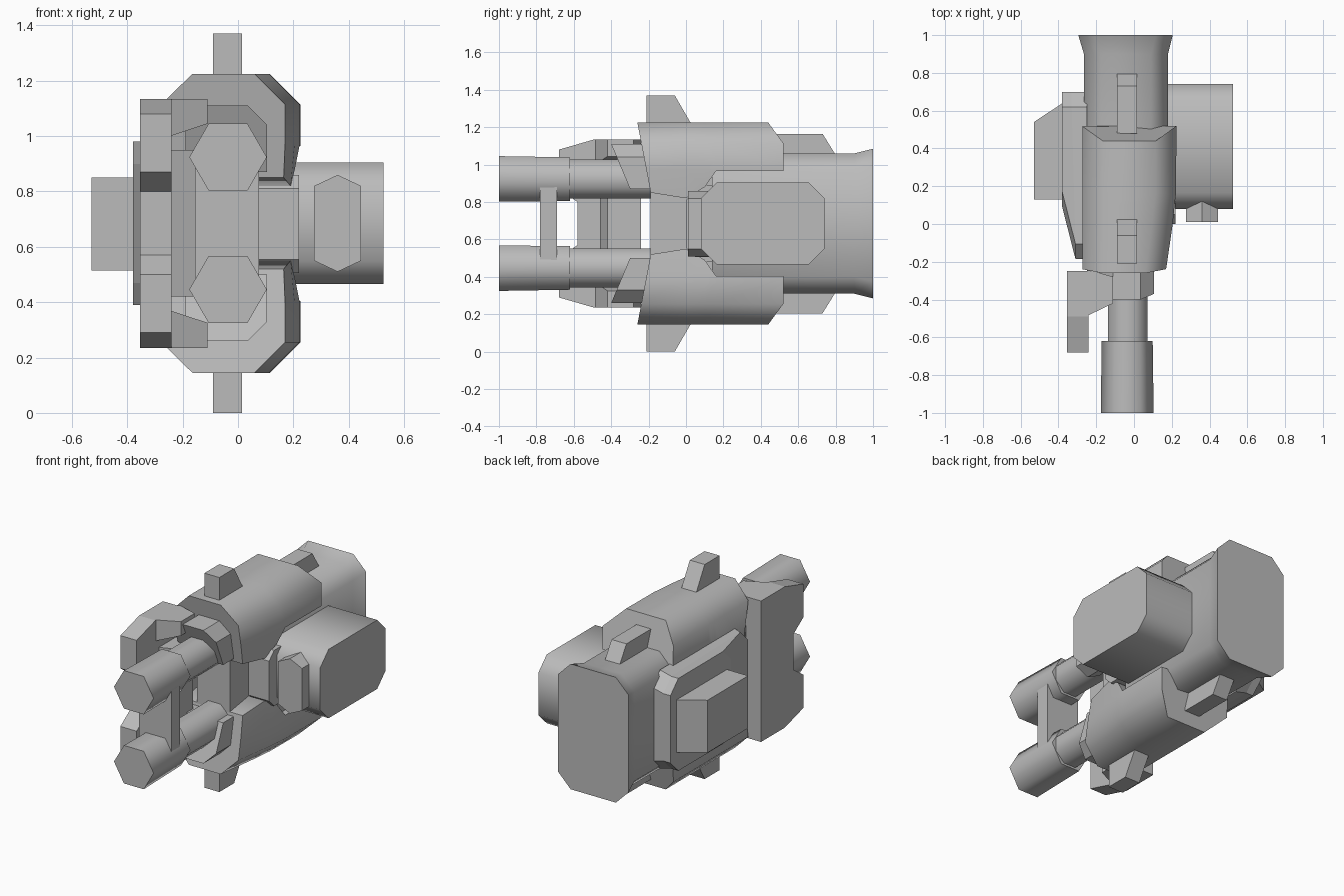
import bpy, bmesh, math

if "Cube" in bpy.data.objects:
    bpy.data.objects.remove(bpy.data.objects["Cube"])

MID = 0.685  # height of the mirror plane between upper and lower halves

metal = bpy.data.materials.new("grey metal")
metal.diffuse_color = (0.5, 0.5, 0.5, 1)
metal.use_nodes = True
metal.node_tree.nodes["Principled BSDF"].inputs["Base Color"].default_value = metal.diffuse_color


def loft(name, rings, smooth=0):
    """Skin a row of equal-length rings and cap both ends."""
    bm = bmesh.new()
    vs = [[bm.verts.new(p) for p in r] for r in rings]
    n = len(vs[0])
    for a, b in zip(vs, vs[1:]):
        for i in range(n):
            j = (i + 1) % n
            bm.faces.new((a[i], a[j], b[j], b[i]))
    bm.faces.new(vs[0])
    bm.faces.new(vs[-1])
    bmesh.ops.recalc_face_normals(bm, faces=bm.faces)
    me = bpy.data.meshes.new(name)
    bm.to_mesh(me)
    bm.free()
    ob = bpy.data.objects.new(name, me)
    bpy.context.collection.objects.link(ob)
    me.materials.append(metal)
    if smooth:
        bpy.ops.object.select_all(action='DESELECT')
        ob.select_set(True)
        bpy.context.view_layer.objects.active = ob
        bpy.ops.object.shade_smooth_by_angle(angle=math.radians(smooth))
    return ob


def prism(name, pts, axis, a, b, smooth=0):
    """Extrude a 2D outline along an axis: x uses (y,z), y uses (x,z), z uses (x,y)."""
    k = "xyz".index(axis)
    rings = [[tuple(p[:k]) + (t,) + tuple(p[k:]) for p in pts] for t in (a, b)]
    return loft(name, rings, smooth)


def chamfered(x0, x1, z0, z1, c):
    return [(x0 + c, z0), (x1 - c, z0), (x1, z0 + c), (x1, z1 - c),
            (x1 - c, z1), (x0 + c, z1), (x0, z1 - c), (x0, z0 + c)]


def box(x0, x1, z0, z1):
    return [(x0, z0), (x1, z0), (x1, z1), (x0, z1)]


def at_y(pts, y):
    return [(x, y, z) for x, z in pts]


def ngon(n, cx, cz, r, turn=0):
    return [(cx + r * math.cos(2 * math.pi * i / n + turn),
             cz + r * math.sin(2 * math.pi * i / n + turn)) for i in range(n)]


# rear body with a flared end
body = chamfered(-0.265, 0.18, 0.31, 1.06, 0.09)
flare = chamfered(-0.295, 0.205, 0.285, 1.085, 0.09)
loft("rear_body", [at_y(body, 0.14), at_y(body, 0.9), at_y(flare, 1.0)], 50)

# core between the two housings
prism("core", box(-0.155, 0.075, 0.48, 0.89), 'y', -0.19, 0.3)
prism("pod_neck", chamfered(0.0, 0.6, 0.505, 0.86, 0.05), 'x', -0.1, 0.22)


def housing_ring(right, low_x, low_z, ydef):
    pts = [(-0.272, low_z), (-0.272, 1.12), (-0.165, 1.225), (right - 0.11, 1.225),
           (right, 1.115), (right, 0.975), (low_x, low_z)]
    return [(x, ydef(z), z) for x, z in pts]


def side(z):
    """+1 keeps the upper half, otherwise mirrored by the caller."""
    return z


def mirror_copy(ob):
    dup = ob.copy()
    dup.data = ob.data.copy()
    dup.name = ob.name.replace("upper", "lower")
    bpy.context.collection.objects.link(dup)
    bm = bmesh.new()
    bm.from_mesh(dup.data)
    for v in bm.verts:
        v.co.z = 2 * MID - v.co.z
    bmesh.ops.reverse_faces(bm, faces=bm.faces)
    bm.to_mesh(dup.data)
    bm.free()


upper = []
# housing: slanted front, swelling middle, cut-out above the pod, bevelled rear
upper.append(loft("upper_housing", [
    housing_ring(0.17, 0.165, 0.85, lambda z: -0.26 + (1.225 - z) * 0.19),
    housing_ring(0.205, 0.19, 0.82, lambda z: 0.0),
    housing_ring(0.215, 0.205, 0.88, lambda z: 0.1),
    housing_ring(0.222, 0.222, 0.965, lambda z: 0.16),
    housing_ring(0.225, 0.225, 0.965, lambda z: 0.52 - max(0, z - 1.115) * 0.73),
], 50))

# barrel: thin tube and thick hexagonal muzzle
upper.append(prism("upper_barrel", ngon(8, -0.033, 0.922, 0.113, math.pi / 8),
                   'y', -0.64, -0.1, 65))
upper.append(loft("upper_muzzle", [at_y(ngon(6, -0.036, 0.924, 0.14), -1.0),
                                   at_y(ngon(6, -0.036, 0.922, 0.135), -0.62)], 65))

# collar wrapped round the barrel root, slanted front
collar = [(-0.19, 0.87), (-0.19, 1.03), (-0.11, 1.11), (0.035, 1.11), (0.105, 1.04), (0.105, 0.87)]
upper.append(loft("upper_collar", [[(x, -0.40 + (1.11 - z) * 0.42, z) for x, z in collar],
                                   at_y(collar, -0.1)]))

# fins on the housing and on the rear body
upper.append(prism("upper_sight_fin", [(-0.21, 1.18), (-0.21, 1.37), (-0.06, 1.37), (0.05, 1.18)],
                   'x', -0.09, 0.015))
upper.append(prism("upper_rear_fin", [(0.48, 1.0), (0.48, 1.165), (0.73, 1.165), (0.82, 1.02)],
                   'x', -0.09, 0.015))

# shield arm reaching over the barrel
arm_plan = [(-0.245, -0.485), (-0.11, -0.42), (-0.11, -0.28), (-0.245, -0.24)]
low = [(x, y, 1.0 + (x + 0.245) * 0.33) for x, y in arm_plan]
upper.append(loft("upper_shield_arm", [low, [(x, y, 1.135) for x, y in arm_plan]]))

for ob in upper:
    mirror_copy(ob)

# strap joining the two muzzles
prism("muzzle_strap", box(-0.155, 0.075, 0.485, 0.885), 'y', -0.78, -0.69)

# side shield with a notch in its front edge
half = [(-0.58, 0.80), (-0.68, 0.87), (-0.68, 1.08), (-0.49, 1.135), (-0.25, 1.135)]
outline = half + [(y, 2 * MID - z) for y, z in reversed(half)]
prism("side_shield", outline, 'x', -0.355, -0.24)
prism("shield_root", [(-0.25, -0.46), (-0.15, -0.42), (-0.15, -0.24), (-0.25, -0.24)],
      'z', 0.42, 0.95)

# left side panel, narrowing to the front
def panel_ring(y0, y1, z0, z1, c, xf, xr):
    return [(xf if y < 0 else xr, y, z) for y, z in chamfered(y0, y1, z0, z1, c)]


loft("left_panel", [panel_ring(-0.185, 0.70, 0.37, 1.0, 0.08, -0.25, -0.25),
                    panel_ring(-0.185, 0.70, 0.39, 0.98, 0.08, -0.31, -0.33),
                    panel_ring(0.09, 0.70, 0.39, 0.98, 0.08, -0.38, -0.38)])
prism("left_pod", [(-0.37, 0.13), (-0.53, 0.13), (-0.53, 0.54), (-0.37, 0.645)],
      'z', 0.515, 0.85)

# right pod with its front knob
prism("right_pod", chamfered(0.08, 0.74, 0.465, 0.905, 0.085), 'x', 0.1, 0.525, 50)
prism("pod_knob", [(0.36, 0.86), (0.445, 0.82), (0.445, 0.55), (0.36, 0.51),
                   (0.275, 0.55), (0.275, 0.82)], 'y', 0.01, 0.15)
